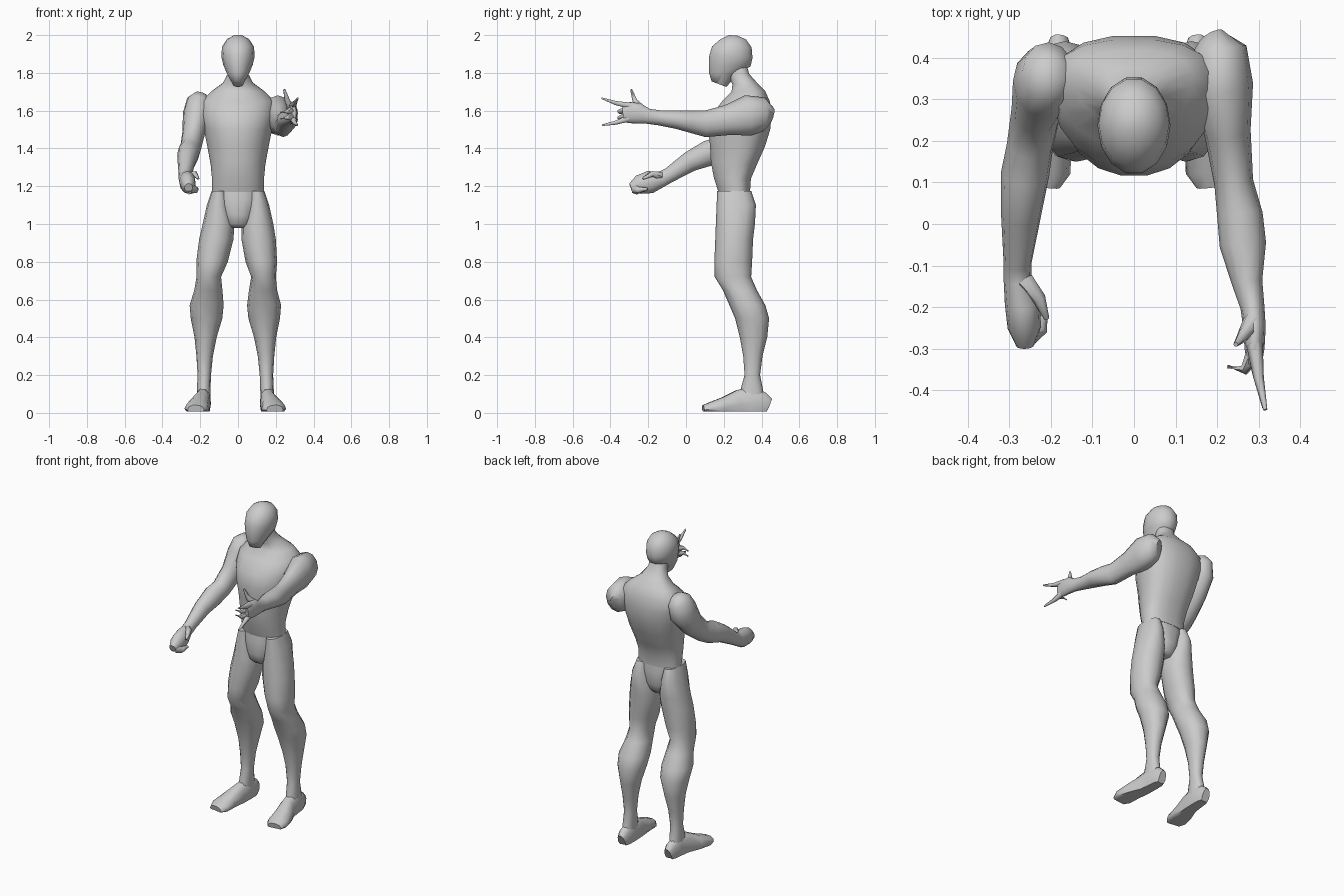
import bpy, bmesh, math
from mathutils import Vector


def skin(name, rings):
    """Join equal-sized rings of points into a closed, smooth-shaded body."""
    bm = bmesh.new()
    loops = [[bm.verts.new(p) for p in r] for r in rings]
    n = len(loops[0])
    for a, b in zip(loops, loops[1:]):
        for i in range(n):
            bm.faces.new((a[i], a[(i + 1) % n], b[(i + 1) % n], b[i]))
    bm.faces.new(loops[0])
    bm.faces.new(loops[-1])
    bmesh.ops.recalc_face_normals(bm, faces=bm.faces)
    me = bpy.data.meshes.new(name)
    bm.to_mesh(me)
    bm.free()
    me.shade_smooth()
    me.set_sharp_from_angle(angle=math.radians(60))
    ob = bpy.data.objects.new(name, me)
    bpy.context.collection.objects.link(ob)
    return ob


def circle(n, power):
    pts = []
    for i in range(n):
        a = 2 * math.pi * i / n
        c, s = math.cos(a), math.sin(a)
        pts.append((math.copysign(abs(c) ** (2 / power), c),
                    math.copysign(abs(s) ** (2 / power), s)))
    return pts


def stack(name, specs, n=14, power=2.0, taper=0.0):
    """Rings given by front point (y, z), back point (y, z), centre x, half width."""
    rings = []
    for yf, zf, yb, zb, cx, hw in specs:
        rings.append([(cx + u * hw * (1 + taper * v),
                       (yf + yb) / 2 + v * (yb - yf) / 2,
                       (zf + zb) / 2 + v * (zb - zf) / 2) for u, v in circle(n, power)])
    return skin(name, rings)


def tube(name, specs, n=10, power=2.0, floor=None):
    """Rings square to a path of x, y, z, side radius, up radius."""
    pts = [Vector(s[:3]) for s in specs]
    rings = []
    for i, s in enumerate(specs):
        t = (pts[min(i + 1, len(pts) - 1)] - pts[max(i - 1, 0)]).normalized()
        side = Vector((1, 0, 0))
        side = (side - t * side.dot(t)).normalized()
        up = t.cross(side)
        ring = [pts[i] + side * u * s[3] + up * v * s[4] for u, v in circle(n, power)]
        if floor is not None:
            for p in ring:
                p.z = max(p.z, floor)
        rings.append(ring)
    return skin(name, rings)


# head: egg with a pointed chin and a raised back of the skull
stack("head", [
    (.135, 1.755, .215, 1.725, 0, .028), (.120, 1.800, .270, 1.790, 0, .058),
    (.118, 1.850, .345, 1.835, 0, .078), (.120, 1.890, .355, 1.880, 0, .088),
    (.135, 1.940, .350, 1.935, 0, .085), (.180, 1.978, .320, 1.977, 0, .060),
    (.225, 2.000, .270, 1.998, 0, .022)])

# torso and neck
stack("torso", [
    (.170, 1.170, .340, 1.170, 0, .138), (.145, 1.250, .345, 1.240, 0, .138),
    (.130, 1.330, .375, 1.310, 0, .145), (.125, 1.420, .420, 1.410, 0, .163),
    (.115, 1.500, .448, 1.500, 0, .180), (.135, 1.580, .455, 1.580, 0, .198),
    (.190, 1.650, .445, 1.650, 0, .195), (.240, 1.700, .420, 1.705, 0, .140),
    (.245, 1.740, .375, 1.750, 0, .080), (.220, 1.790, .335, 1.795, 0, .055),
    (.205, 1.850, .320, 1.850, 0, .050)], n=18, power=2.3, taper=.14)

# pelvis wedge
stack("pelvis", [
    (.175, 1.200, .335, 1.200, 0, .128), (.165, 1.130, .345, 1.130, 0, .120),
    (.160, 1.050, .345, 1.050, 0, .085), (.175, 1.000, .325, 1.000, 0, .070),
    (.200, .980, .300, .980, 0, .055)], power=2.3)

# legs: front y, back y, z, inner x, outer x
LEG = [(.165, .345, 1.175, .060, .140), (.162, .370, 1.10, .045, .165),
       (.158, .365, 1.00, .020, .187), (.155, .355, .92, .018, .200),
       (.150, .350, .80, .040, .207), (.152, .345, .72, .070, .200),
       (.195, .375, .65, .058, .207), (.230, .420, .57, .048, .228),
       (.260, .440, .50, .055, .222), (.285, .430, .40, .085, .202),
       (.303, .405, .30, .105, .192), (.310, .392, .20, .115, .186),
       (.285, .410, .11, .118, .190), (.275, .425, .04, .120, .190)]
# feet: x, y, top z, half width
FOOT = [(.152, .438, .08, .025), (.153, .410, .11, .036), (.155, .350, .14, .040),
        (.160, .280, .125, .044), (.180, .200, .085, .058),
        (.190, .130, .058, .066), (.195, .092, .042, .045)]
for label, sx, spread in (("left", 1, 0.0), ("right", -1, .028)):
    rows = []
    for yf, yb, z, xi, xo in LEG:
        shift = spread * min(1, max(0, (1.0 - z) / .4))
        rows.append((yf, z, yb, z, sx * ((xi + xo) / 2 + shift), (xo - xi) / 2))
    stack(label + "_leg", rows, n=12, power=2.15)
    tube(label + "_foot",
         [(sx * (x + spread), y, top * .35, w, top * .65) for x, y, top, w in FOOT],
         power=2.3, floor=.008)

# left arm stretched straight forward, with flat palm
tube("left_arm", [
    (.185, .447, 1.570, .035, .050), (.202, .415, 1.580, .070, .090),
    (.210, .330, 1.575, .077, .108), (.225, .220, 1.550, .056, .080),
    (.240, .100, 1.530, .047, .070), (.255, .020, 1.543, .055, .058),
    (.262, -.050, 1.553, .056, .049), (.272, -.140, 1.562, .037, .040),
    (.285, -.200, 1.570, .029, .040), (.290, -.250, 1.585, .027, .054),
    (.290, -.300, 1.590, .024, .056), (.290, -.335, 1.588, .018, .045)], n=12)

# right arm bent and lowered, ending in a closed fist
tube("right_arm", [
    (-.195, .370, 1.690, .030, .035), (-.205, .362, 1.655, .065, .078),
    (-.217, .340, 1.580, .075, .095), (-.235, .275, 1.480, .060, .076),
    (-.250, .190, 1.405, .056, .062), (-.262, .120, 1.375, .058, .068),
    (-.272, .020, 1.330, .048, .054), (-.280, -.090, 1.258, .034, .040),
    (-.280, -.130, 1.237, .034, .042), (-.268, -.190, 1.222, .043, .060),
    (-.264, -.250, 1.208, .040, .050), (-.262, -.292, 1.192, .022, .024)], n=12)


def finger(name, points, r):
    last = len(points) - 1
    tube(name, [(*p, r * (1 - .75 * i / last), r * (1 - .75 * i / last))
                for i, p in enumerate(points)], n=6)


# spread fingers of the left hand and curled thumb of the right
finger("left_thumb", [(.285, -.235, 1.610), (.262, -.270, 1.650), (.245, -.290, 1.712)], .024)
finger("left_index_finger", [(.290, -.290, 1.625), (.300, -.370, 1.640), (.316, -.447, 1.666)], .020)
finger("left_little_finger", [(.290, -.300, 1.560), (.300, -.370, 1.537), (.314, -.443, 1.523)], .020)
for i, z in enumerate((1.605, 1.572)):
    finger("left_curled_finger_%d" % (i + 1),
           [(.290, -.310, z), (.265, -.352, z - .01), (.225, -.343, z - .015)], .021)
finger("right_thumb", [(-.265, -.140, 1.255), (-.228, -.180, 1.265), (-.210, -.228, 1.240)], .026)
finger("right_fingertips", [(-.255, -.265, 1.185), (-.225, -.250, 1.180), (-.215, -.205, 1.185)], .030)
